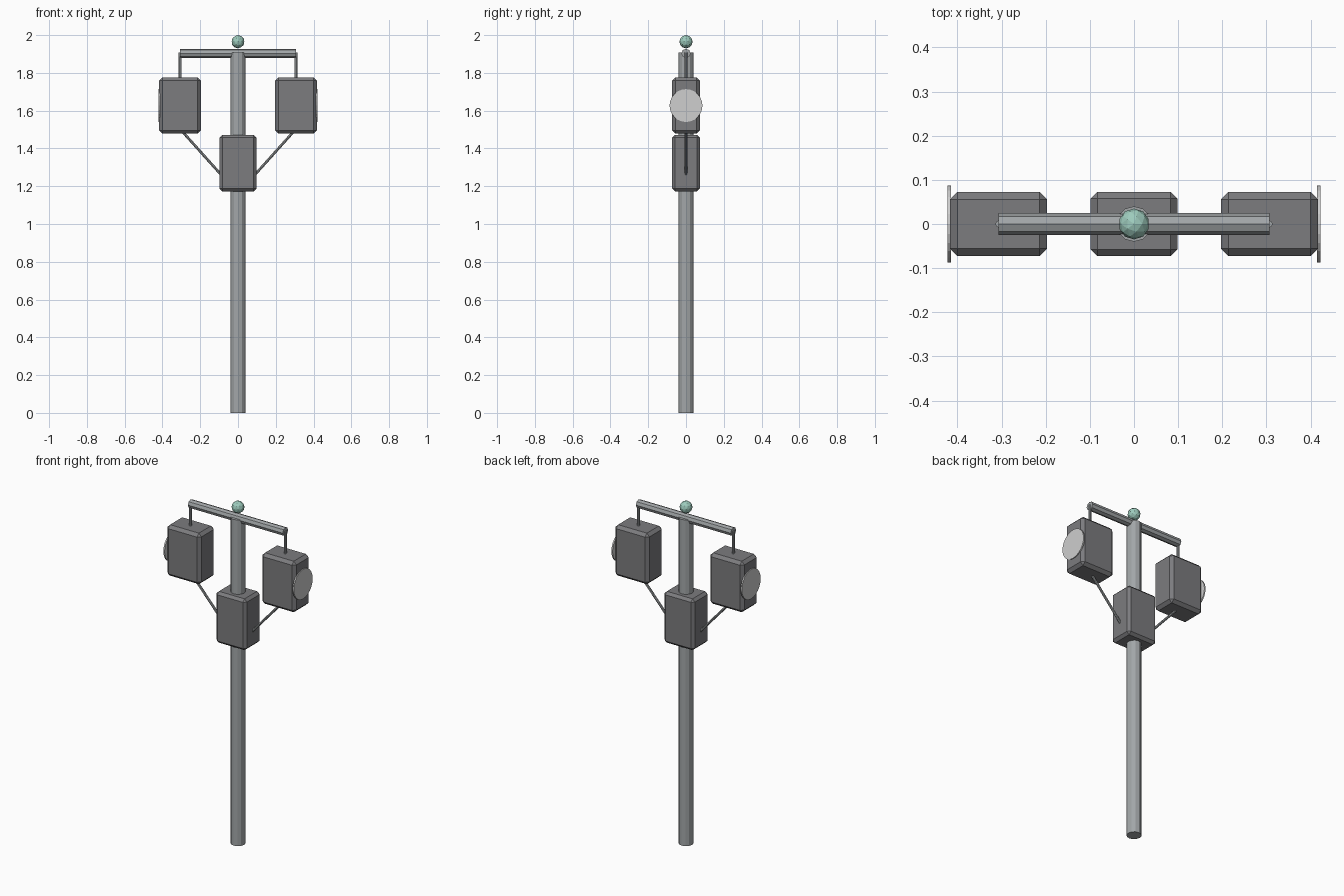
import bpy, bmesh
from mathutils import Vector

if "Cube" in bpy.data.objects:
    bpy.data.objects.remove(bpy.data.objects["Cube"])


def material(name, r, g, b):
    m = bpy.data.materials.new(name)
    m.diffuse_color = (r, g, b, 1)
    m.use_nodes = True
    m.node_tree.nodes["Principled BSDF"].inputs["Base Color"].default_value = m.diffuse_color
    return m


CASE = material("dark grey casing", 0.20, 0.20, 0.21)
METAL = material("light steel", 0.36, 0.38, 0.39)
LENS = material("pale lens", 0.62, 0.62, 0.62)
GLASS = material("pale green glass", 0.34, 0.60, 0.51)


def finish(name, bm, mat):
    me = bpy.data.meshes.new(name)
    bm.to_mesh(bm and me)
    bm.free()
    me.materials.append(mat)
    ob = bpy.data.objects.new(name, me)
    bpy.context.collection.objects.link(ob)
    return ob


def rod(name, a, b, radius, sides, mat):
    """Capped cylinder running from point a to point b."""
    a, b = Vector(a), Vector(b)
    bm = bmesh.new()
    bmesh.ops.create_cone(bm, cap_ends=True, segments=sides, radius1=radius,
                          radius2=radius, depth=(b - a).length)
    turn = Vector((0, 0, 1)).rotation_difference(b - a).to_matrix()
    bmesh.ops.rotate(bm, verts=bm.verts, matrix=turn)
    bmesh.ops.translate(bm, verts=bm.verts, vec=(a + b) / 2)
    return finish(name, bm, mat)


def box(name, centre, size, bevel, mat):
    """Box with single-step chamfered edges."""
    bm = bmesh.new()
    bmesh.ops.create_cube(bm, size=1)
    bmesh.ops.scale(bm, verts=bm.verts, vec=size)
    bmesh.ops.bevel(bm, geom=bm.edges[:], offset=bevel, segments=1,
                    affect='EDGES')
    bmesh.ops.translate(bm, verts=bm.verts, vec=centre)
    return finish(name, bm, mat)


# Upright pole and crossbar
rod("pole", (0, 0, 0), (0, 0, 1.907), 0.04, 12, METAL)
rod("crossbar", (-0.307, 0, 1.903), (0.307, 0, 1.903), 0.0245, 8, METAL)

# Ball on top
bm = bmesh.new()
bmesh.ops.create_icosphere(bm, subdivisions=2, radius=0.035)
bmesh.ops.translate(bm, verts=bm.verts, vec=(0, 0, 1.965))
finish("top_ball", bm, GLASS)

# Control box around the pole
box("control_box", (0, 0, 1.322), (0.196, 0.146, 0.30), 0.015, CASE)

# Hanging heads, mirrored left and right
for side, s in (("left", -1), ("right", 1)):
    box(side + "_head", (s * 0.307, 0, 1.627), (0.22, 0.146, 0.298), 0.017, CASE)
    rod(side + "_lens", (s * 0.414, 0, 1.627), (s * 0.422, 0, 1.627), 0.087, 24, LENS)
    rod(side + "_hanger", (s * 0.306, 0, 1.76), (s * 0.306, 0, 1.907), 0.008, 8, METAL)
    rod(side + "_strut", (s * 0.296, 0, 1.491), (s * 0.086, 0, 1.257), 0.007, 8, METAL)
